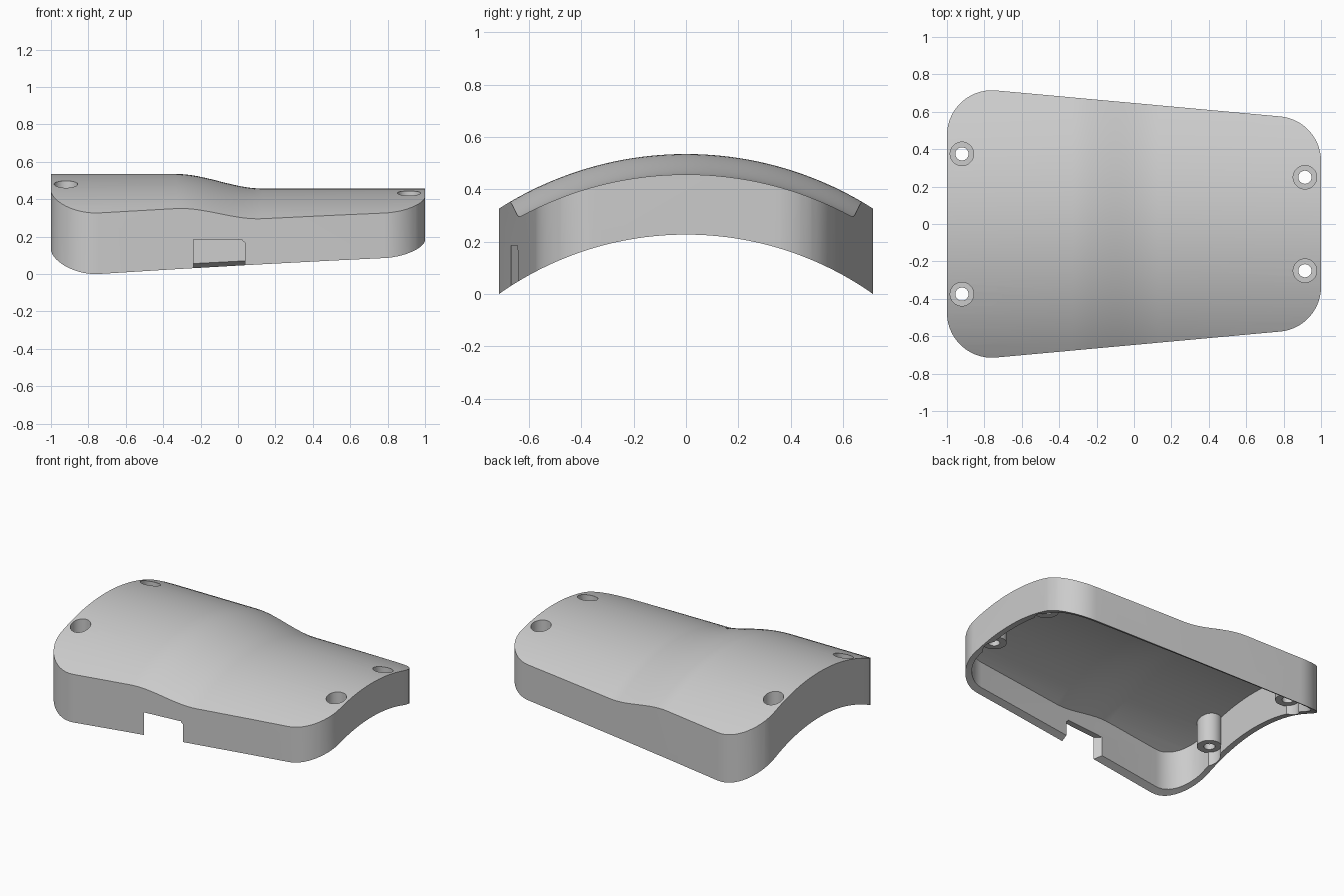
import bpy
import bmesh
from math import sin, cos, radians, sqrt

cube = bpy.data.objects.get("Cube")
if cube:
    bpy.data.objects.remove(cube, do_unlink=True)

WALL = 0.04
ROOF = 0.06
TILT = 84.8        # direction of the tapering side's normal, degrees
BOSS_END = 0.245

grey = bpy.data.materials.new("light_grey")
grey.use_nodes = True
grey.diffuse_color = (0.6, 0.6, 0.6, 1)
grey.node_tree.nodes["Principled BSDF"].inputs["Base Color"].default_value = (0.6, 0.6, 0.6, 1)


def sag(y, radius):
    return radius - sqrt(radius * radius - y * y)


def roof(x, y):
    t = min(max((x + 0.33) / 0.46, 0), 1)
    return 0.535 - 0.078 * t * t * (3 - 2 * t) - sag(y, 1.33)


def loft(name, rings):
    """Closed solid through matching rings of points."""
    bm = bmesh.new()
    loops = [[bm.verts.new(p) for p in ring] for ring in rings]
    n = len(loops[0])
    for a, b in zip(loops, loops[1:]):
        for i in range(n):
            j = (i + 1) % n
            bm.faces.new((a[i], a[j], b[j], b[i]))
    bm.faces.new(loops[0])
    bm.faces.new(loops[-1])
    bmesh.ops.recalc_face_normals(bm, faces=bm.faces)
    mesh = bpy.data.meshes.new(name)
    bm.to_mesh(mesh)
    bm.free()
    mesh.materials.append(grey)
    ob = bpy.data.objects.new(name, mesh)
    bpy.context.collection.objects.link(ob)
    return ob


def combine(target, tool, operation):
    """Apply a boolean and drop the tool."""
    mod = target.modifiers.new("combine", "BOOLEAN")
    mod.operation = operation
    mod.solver = "EXACT"
    mod.object = tool
    bpy.ops.object.select_all(action="DESELECT")
    bpy.context.view_layer.objects.active = target
    target.select_set(True)
    bpy.ops.object.modifier_apply(modifier=mod.name)
    bpy.data.objects.remove(tool, do_unlink=True)


def cylinder(name, x, y, r, z0, z1):
    turn = [radians(360 * i / 40) for i in range(40)]
    return loft(name, [[(x + r * cos(a), y + r * sin(a), z) for a in turn] for z in (z0, z1)])


def outline(r):
    """Tapered plan with four rounded corners."""
    steps = 14
    half = []
    for cx, cy, a0, a1 in ((0.76, 0.336, 0, TILT), (-0.76, 0.475, TILT, 180)):
        for i in range(steps + 1):
            a = radians(a0 + (a1 - a0) * i / steps)
            half.append((cx + r * cos(a), cy + r * sin(a)))
    return half + [(x, -y) for x, y in reversed(half)]


def body(name, inset, drop, bottom):
    """Tapered plan cut to the stepped, arched roof."""
    plan = outline(0.24 - inset)
    ob = loft(name, [[(x, y, z) for x, y in plan] for z in (-0.2, 0.8)])
    ys = [-0.8 + 1.6 * i / 40 for i in range(41)]
    xs = [-1.1] + [-0.33 + 0.46 * i / 16 for i in range(17)] + [1.1]
    rings = [[(x, y, roof(x, y) - drop) for y in ys] +
             [(x, y, bottom(y)) for y in reversed(ys)] for x in xs]
    combine(ob, loft("arched_block", rings), "INTERSECT")
    return ob


# Hollow shell, open underneath along an arched rim
shell = body("cover_shell", 0, 0, lambda y: 0.227 - sag(y, 1.24))
combine(shell, body("cavity", WALL, ROOF, lambda y: -0.15), "DIFFERENCE")

# Cable notch in the front wall: one corner clipped, the other side flared inward
rings = []
for y, left in ((-0.7, -0.205), (-0.5, -0.405)):
    notch = [(left, -0.1), (0.037, -0.1), (0.037, 0.168), (0.025, 0.176),
             (0.022, 0.185), (left, 0.185)]
    rings.append([(x, y, z) for x, z in notch])
combine(shell, loft("notch", rings), "DIFFERENCE")

# Screw bosses with counterbores and wall clearance below
for x, y in ((-0.92, 0.375), (0.914, 0.25)):
    for side in (1, -1):
        v = y * side
        combine(shell, cylinder("clearance", x, v, 0.07, -0.1, BOSS_END + 0.01), "DIFFERENCE")
        combine(shell, cylinder("boss", x, v, 0.077, BOSS_END, roof(x, v) - 0.035), "UNION")
        combine(shell, cylinder("counterbore", x, v, 0.063, BOSS_END + 0.04, 0.8), "DIFFERENCE")
        combine(shell, cylinder("screw_hole", x, v, 0.035, 0.1, 0.8), "DIFFERENCE")

bpy.ops.object.select_all(action="DESELECT")
shell.select_set(True)
bpy.context.view_layer.objects.active = shell
bpy.ops.object.shade_smooth_by_angle(angle=radians(25))
